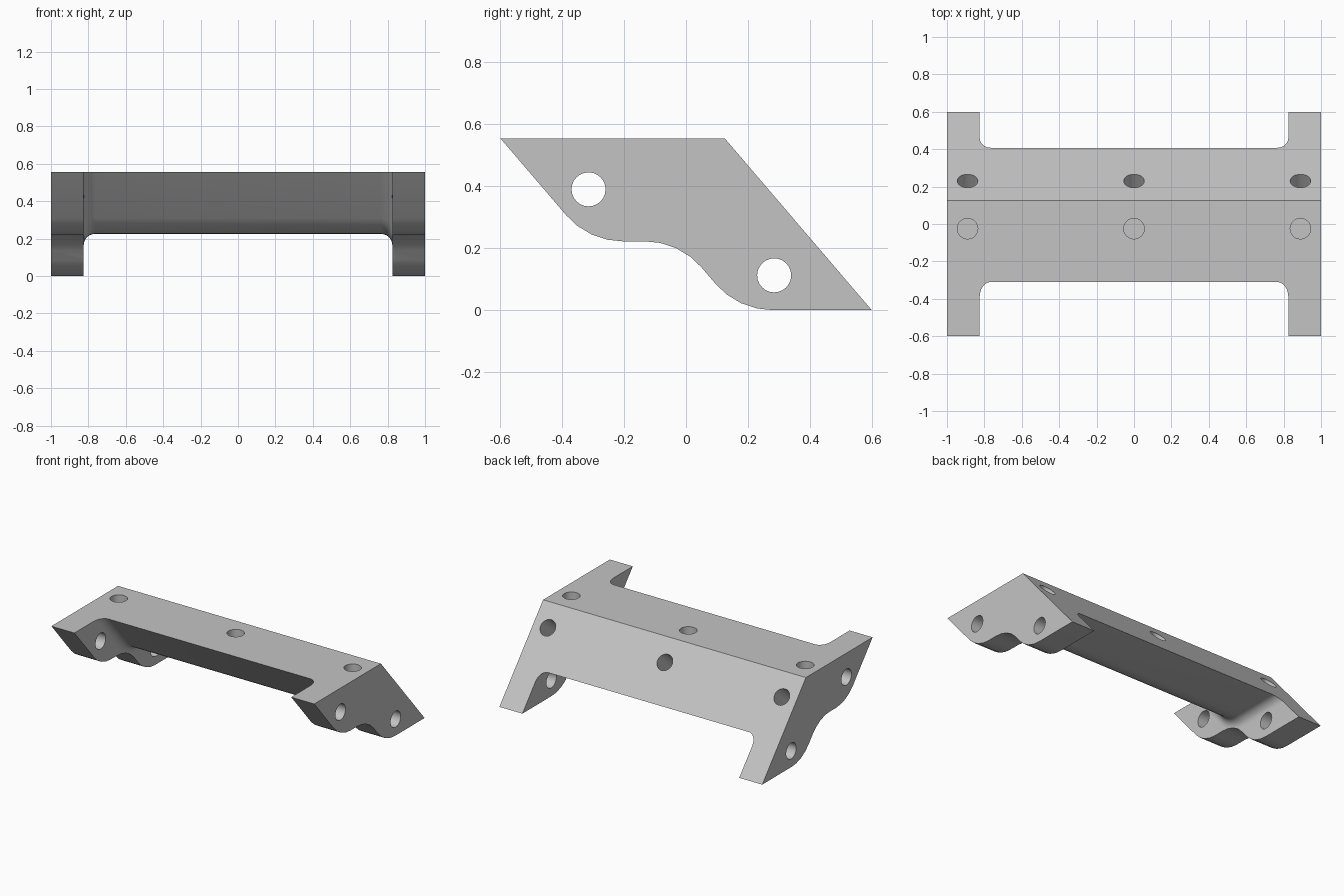
import bpy, bmesh, math
from mathutils import Vector

cube = bpy.data.objects.get("Cube")
if cube:
    bpy.data.objects.remove(cube, do_unlink=True)

grey = bpy.data.materials.new("plain_grey")
grey.use_nodes = True
colour = (0.55, 0.55, 0.55, 1)
grey.diffuse_color = colour
grey.node_tree.nodes["Principled BSDF"].inputs["Base Color"].default_value = colour

HEIGHT, WALL, FILLET, BEND = 0.555, 0.825, 0.06, 0.24
slope = Vector((0.475, -HEIGHT)).normalized()   # down the slanted faces, in y and z
normal = Vector((-slope.y, slope.x))            # outward from the slanted back


def loft(name, sections):
    """Skin a row of matching (x, [(y, z), ...]) sections and cap both ends."""
    bm = bmesh.new()
    rings = [[bm.verts.new((x, p[0], p[1])) for p in pts] for x, pts in sections]
    n = len(rings[0])
    for a, b in zip(rings, rings[1:]):
        for i in range(n):
            j = (i + 1) % n
            bm.faces.new((a[i], a[j], b[j], b[i]))
    bm.faces.new(rings[0])
    bm.faces.new(rings[-1])
    bmesh.ops.recalc_face_normals(bm, faces=bm.faces)
    mesh = bpy.data.meshes.new(name)
    bm.to_mesh(mesh)
    bm.free()
    mesh.materials.append(grey)
    obj = bpy.data.objects.new(name, mesh)
    bpy.context.collection.objects.link(obj)
    return obj


def rounded(a, corner, b, steps=4):
    """Arc points replacing a corner of the outline."""
    u, v = (a - corner).normalized(), (b - corner).normalized()
    half = u.angle(v) / 2
    centre = corner + (u + v).normalized() * (BEND / math.sin(half))
    start = corner + u * (BEND / math.tan(half)) - centre
    end = corner + v * (BEND / math.tan(half)) - centre
    return [centre + start.lerp(end, i / steps).normalized() * BEND
            for i in range(steps + 1)]


def cut(target, tool, operation):
    mod = target.modifiers.new(operation.lower(), 'BOOLEAN')
    mod.operation, mod.object, mod.solver = operation, tool, 'EXACT'
    bpy.context.view_layer.objects.active = target
    bpy.ops.object.modifier_apply(modifier=mod.name)
    bpy.data.objects.remove(tool, do_unlink=True)


def drill(target, centre, axis, depth, radius=0.055):
    """Cut a round hole, centred on the given point, reaching depth each way."""
    bpy.ops.mesh.primitive_cylinder_add(vertices=24, radius=radius, depth=2 * depth,
                                        location=centre)
    tool = bpy.context.object
    tool.name = "hole_cutter"
    tool.hide_render = True
    tool.rotation_euler = Vector(axis).to_track_quat('Z', 'Y').to_euler()
    tool.data.materials.append(grey)
    bpy.context.view_layer.update()
    cut(target, tool, 'DIFFERENCE')


# Side outline of the end plates, run across the full width
corners = [Vector(p) for p in ((-0.6, HEIGHT), (-0.315, 0.222), (-0.022, 0.222),
                               (0.168, 0), (0.6, 0), (0.125, HEIGHT))]
outline = [corners[0]]
for k in (1, 2, 3):
    outline += rounded(*corners[k - 1:k + 2])
outline += corners[4:]
bracket = loft("bracket", [(-1, outline), (1, outline)])


# Beam section, grown outward towards the end plates to form the fillets
def beam_section(grow):
    bottom = 1.5 * math.pi
    first = math.atan2(-normal.y, -normal.x) + 2 * math.pi
    centre = Vector((-0.027 + BEND * math.tan((bottom - first) / 2), 0.225 + BEND))
    arc = []
    for i in range(7):
        t = first + (bottom - first) * i / 6
        arc.append(centre + Vector((math.cos(t), math.sin(t))) * (BEND + grow))
    return [arc[0] - slope * 2] + arc + [arc[-1] + Vector((2, 0)), Vector((3, 3))]


half = []
for i in range(7):
    t = math.pi / 2 * i / 6
    half.append((WALL - FILLET + FILLET * math.sin(t), FILLET * (1 - math.cos(t))))
half += [(WALL, 1), (1.1, 1)]
stations = [(-x, d) for x, d in reversed(half)] + half
keep = loft("beam_shape", [(x, beam_section(d)) for x, d in stations])
cut(bracket, keep, 'INTERSECT')

# Cross holes through both end plates
for y, z in ((-0.315, 0.39), (0.285, 0.112)):
    drill(bracket, (0, y, z), (1, 0, 0), 1.2)

# Blind holes in the top and in the slanted back
for x in (-0.89, 0, 0.89):
    drill(bracket, (x, -0.025, HEIGHT), (0, 0, 1), 0.18)
    drill(bracket, (x, 0.23, 0.432), (0, normal.x, normal.y), 0.18)

bpy.ops.object.select_all(action='DESELECT')
bracket.select_set(True)
bpy.context.view_layer.objects.active = bracket
bpy.ops.object.shade_smooth_by_angle(angle=math.radians(30))
